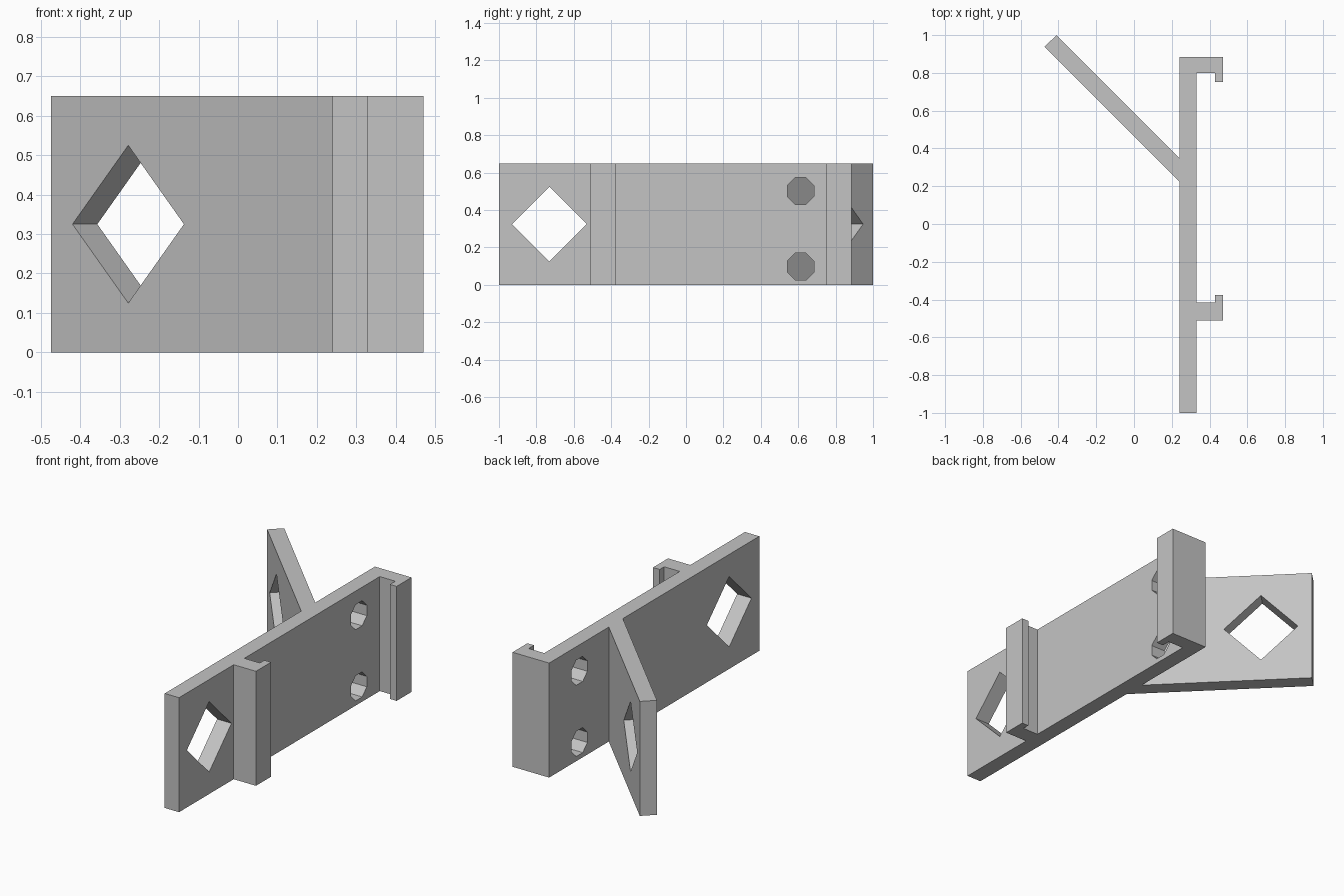
import bpy
import bmesh
from math import pi
from mathutils import Matrix, Vector

cube = bpy.data.objects.get("Cube")
if cube:
    bpy.data.objects.remove(cube)

HEIGHT = 0.65
MID = HEIGHT / 2

grey = bpy.data.materials.new("plain grey")
grey.use_nodes = True
grey.diffuse_color = (0.55, 0.55, 0.55, 1)
grey.node_tree.nodes["Principled BSDF"].inputs["Base Color"].default_value = grey.diffuse_color


def make_object(name, bm):
    bmesh.ops.recalc_face_normals(bm, faces=bm.faces)
    mesh = bpy.data.meshes.new(name)
    bm.to_mesh(mesh)
    bm.free()
    mesh.materials.append(grey)
    obj = bpy.data.objects.new(name, mesh)
    bpy.context.collection.objects.link(obj)
    return obj


def extrude_outline(name, outline):
    """Raise a plan outline to the full height."""
    bm = bmesh.new()
    face = bm.faces.new([bm.verts.new((x, y, 0)) for x, y in outline])
    raised = bmesh.ops.extrude_face_region(bm, geom=[face])["geom"]
    verts = [v for v in raised if isinstance(v, bmesh.types.BMVert)]
    bmesh.ops.translate(bm, verts=verts, vec=(0, 0, HEIGHT))
    return make_object(name, bm)


def cut_hole(target, name, centre, axis, sides, radius, turn):
    """Cut a straight prism hole through the target along a horizontal axis."""
    axis = Vector(axis).normalized()
    up = Vector((0, 0, 1))
    side = up.cross(axis)
    frame = Matrix((side, up, axis)).transposed().to_4x4()
    bm = bmesh.new()
    bmesh.ops.create_cone(bm, cap_ends=True, segments=sides, radius1=radius,
                          radius2=radius, depth=0.2,
                          matrix=Matrix.Translation(centre) @ frame @ Matrix.Rotation(turn, 4, "Z"))
    cutter = make_object(name, bm)
    cutter.hide_render = True
    cutter.hide_set(True)
    cutter.display_type = "WIRE"
    mod = target.modifiers.new(name, "BOOLEAN")
    mod.operation = "DIFFERENCE"
    mod.solver = "EXACT"
    mod.object = cutter
    bpy.context.view_layer.update()
    # Bake the cut and drop the helper
    graph = bpy.context.evaluated_depsgraph_get()
    result = bpy.data.meshes.new_from_object(target.evaluated_get(graph))
    target.modifiers.clear()
    target.data = result
    bpy.data.objects.remove(cutter)


# Bracket: long plate, two lipped hooks and the slanted arm in one outline
bracket = extrude_outline("bracket", [
    (0.24, -1.0), (0.33, -1.0),
    (0.33, -0.51), (0.47, -0.51), (0.47, -0.375), (0.428, -0.375), (0.428, -0.415), (0.33, -0.415),
    (0.33, 0.80), (0.428, 0.80), (0.428, 0.752), (0.47, 0.752), (0.47, 0.885),
    (0.24, 0.885),
    (0.24, 0.35), (-0.41, 1.0), (-0.474, 0.938), (0.24, 0.224),
])

# Diamond windows in the plate and the arm
cut_hole(bracket, "plate_window", (0.285, -0.73, MID), (1, 0, 0), 4, 0.2, 0)
cut_hole(bracket, "arm_window", (-0.247, 0.774, MID), (1, 1, 0), 4, 0.2, 0)

# Pair of eight-sided screw holes
for name, z in (("lower_screw_hole", 0.098), ("upper_screw_hole", 0.502)):
    cut_hole(bracket, name, (0.285, 0.613, z), (1, 0, 0), 8, 0.077, pi / 8)
